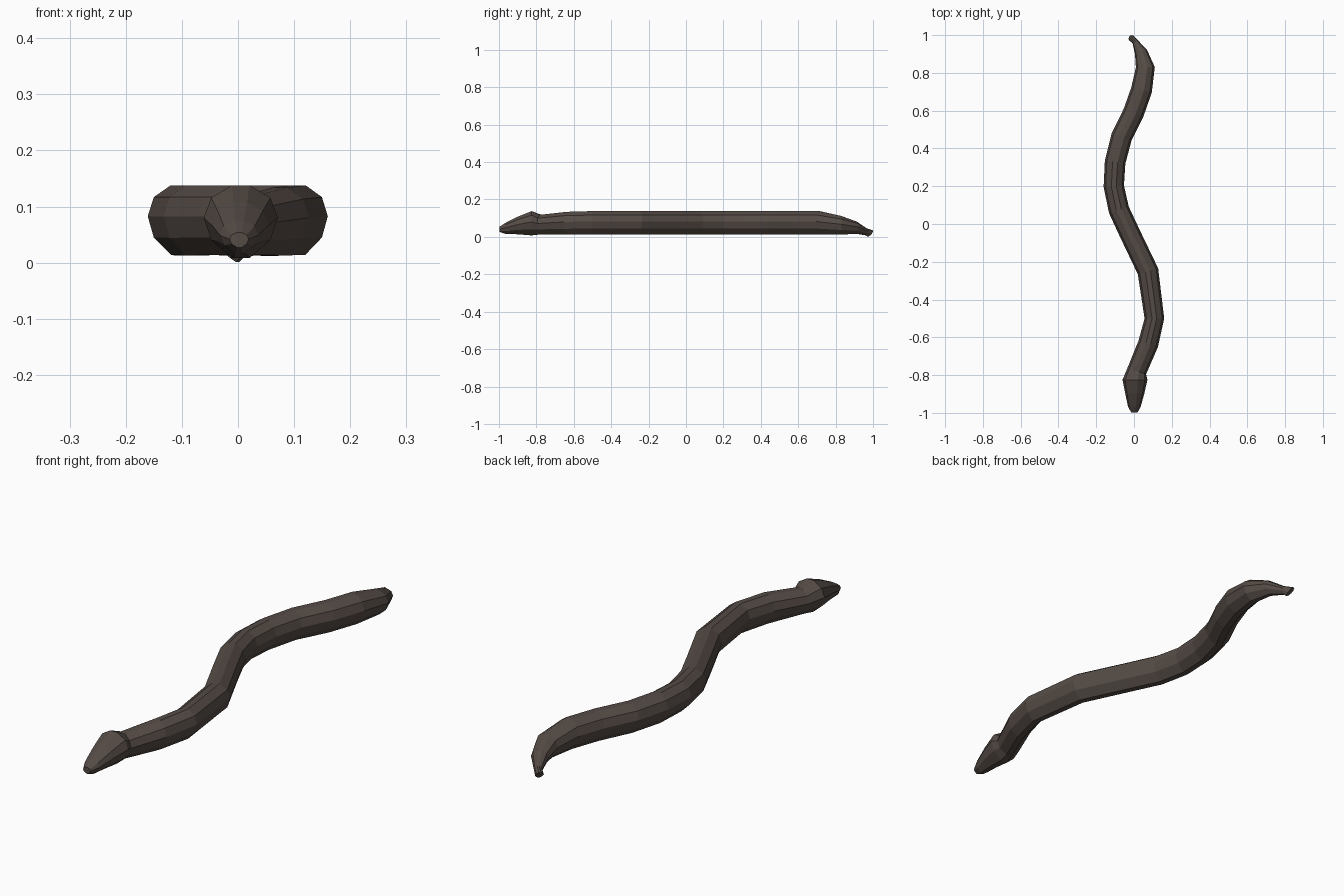
import bpy, bmesh
from mathutils import Vector

if "Cube" in bpy.data.objects:
    bpy.data.objects.remove(bpy.data.objects["Cube"])

# Ten-sided cross-section, normalised (side, height)
right = [(.24, 1), (.8, .66), (1, .11), (.8, -.5), (.23, -1)]
section = right + [(-s, h) for s, h in reversed(right)]

# Stations from snout to tail: x, y, half width, bottom z, top z
stations = [
    (.002, -.998, .017, .027, .054),
    (.002, -.965, .034, .016, .075),
    (.004, -.90, .050, .014, .108),
    (.005, -.825, .066, .008, .138),
    (.015, -.778, .052, .014, .118),
    (.075, -.635, .054, .013, .134),
    (.108, -.50, .052, .014, .138),
    (.074, -.25, .056, .013, .138),
    (-.022, -.05, .055, .014, .138),
    (-.08, .075, .055, .013, .138),
    (-.107, .20, .054, .014, .138),
    (-.1, .328, .055, .013, .138),
    (-.066, .46, .056, .014, .138),
    (-.002, .59, .056, .013, .138),
    (.040, .71, .056, .013, .138),
    (.060, .83, .050, .012, .112),
    (.037, .91, .034, .017, .082),
    (.006, .965, .016, .008, .045),
    (-.012, .983, .017, .001, .036),
]

bm = bmesh.new()
rings = []
last = len(stations) - 1
for i, (x, y, w, z0, z1) in enumerate(stations):
    a, b = stations[max(i - 1, 0)], stations[min(i + 1, last)]
    t = Vector((b[0] - a[0], b[1] - a[1], 0)).normalized()
    if i < 4:
        t = Vector((0, 1, 0))          # head points straight forward
    side = Vector((t.y, -t.x, 0))
    lean = .016 if i == last else 0    # slanted tail end
    ring = []
    for s, h in section:
        p = Vector((x, y, (z0 + z1) / 2 + h * (z1 - z0) / 2)) + side * s * w + t * h * lean
        ring.append(bm.verts.new(p))
    rings.append(ring)

# Skin the rings and cap both ends
n = len(section)
for r, q in zip(rings, rings[1:]):
    for k in range(n):
        bm.faces.new((r[k], r[(k + 1) % n], q[(k + 1) % n], q[k]))
bm.faces.new(rings[0])
bm.faces.new(rings[-1])
bmesh.ops.recalc_face_normals(bm, faces=bm.faces)

mesh = bpy.data.meshes.new("snake_body")
bm.to_mesh(mesh)
bm.free()
body = bpy.data.objects.new("snake_body", mesh)
bpy.context.collection.objects.link(body)

# Dark brown skin
skin = bpy.data.materials.new("brown_skin")
skin.diffuse_color = (.09, .07, .06, 1)
skin.use_nodes = True
skin.node_tree.nodes["Principled BSDF"].inputs["Base Color"].default_value = skin.diffuse_color
mesh.materials.append(skin)
